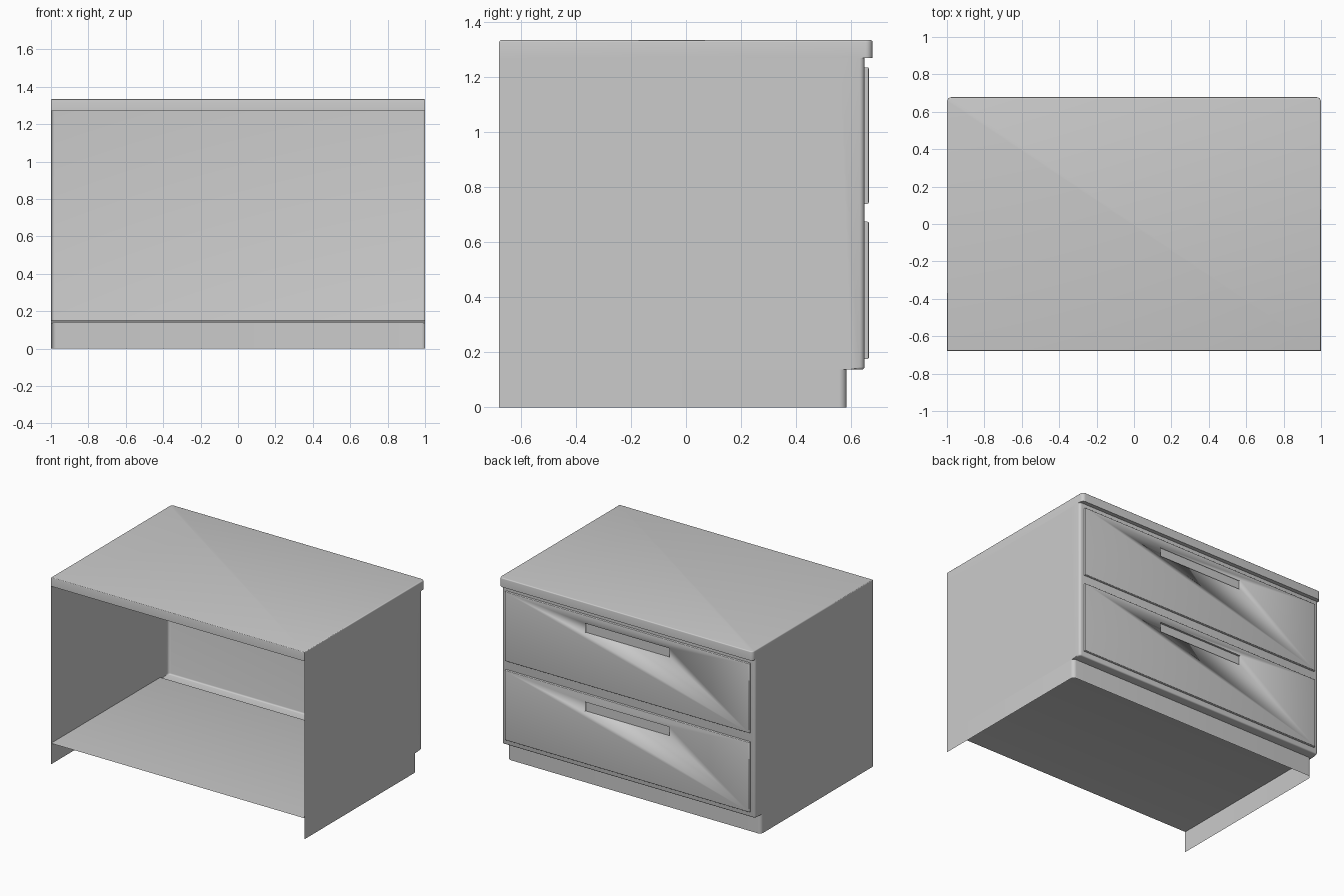
import bpy, bmesh

if "Cube" in bpy.data.objects:
    bpy.data.objects.remove(bpy.data.objects["Cube"])

BACK = -0.679   # open side of the carcass


def finish(name, bm):
    bmesh.ops.recalc_face_normals(bm, faces=bm.faces[:])
    me = bpy.data.meshes.new(name)
    bm.to_mesh(me)
    bm.free()
    ob = bpy.data.objects.new(name, me)
    bpy.context.collection.objects.link(ob)
    bpy.context.view_layer.objects.active = ob
    for o in bpy.context.selected_objects:
        o.select_set(False)
    ob.select_set(True)
    bpy.ops.object.shade_smooth_by_angle(angle=0.6)
    return ob


def box(x0, x1, y0, y1, z0, z1):
    bm = bmesh.new()
    bmesh.ops.create_cube(bm, size=1)
    for v in bm.verts:
        v.co = (x1 if v.co.x > 0 else x0,
                y1 if v.co.y > 0 else y0,
                z1 if v.co.z > 0 else z0)
    return bm


def round_edges(bm, test, r, seg=4):
    edges = [e for e in bm.edges if test(*[v.co for v in e.verts])]
    bmesh.ops.bevel(bm, geom=edges, offset=r, segments=seg, profile=0.5,
                    affect='EDGES', clamp_overlap=True)


def drop(bm, test):
    bm.normal_update()
    bmesh.ops.delete(bm, geom=[f for f in bm.faces if test(f)], context='FACES')


def front_vertical(y):
    return lambda a, b: min(a.y, b.y) > y - 1e-4 and abs(a.z - b.z) > 0.01


# Worktop with overhanging rounded front
bm = box(-1, 1, BACK, 0.678, 1.27, 1.335)
round_edges(bm, front_vertical(0.678), 0.025, 6)
round_edges(bm, lambda a, b: min(a.z, b.z) > 1.3349, 0.007, 3)
finish("worktop", bm)

# Thin carcass: side walls, front panel and the lip below it
bm = box(-1, 1, BACK, 0.649, 0.137, 1.27)
round_edges(bm, front_vertical(0.649), 0.018, 5)
round_edges(bm, lambda a, b: max(a.z, b.z) < 0.1371 and min(a.y, b.y) > 0.6, 0.01, 3)
bmesh.ops.bisect_plane(bm, geom=bm.verts[:] + bm.edges[:] + bm.faces[:],
                       plane_co=(0, 0.558, 0), plane_no=(0, 1, 0))
drop(bm, lambda f: f.normal.y < -0.9 or f.normal.z > 0.9 or
     (f.normal.z < -0.9 and f.calc_center_median().y < 0.558))
finish("carcass", bm)

# Floor sheet with a small step down to the lip
bm = bmesh.new()
profile = [(BACK, 0.15), (0.55, 0.15), (0.556, 0.148), (0.558, 0.144), (0.558, 0.137)]
rows = [[bm.verts.new((x, y, z)) for y, z in profile] for x in (-1, 1)]
for i in range(len(profile) - 1):
    bm.faces.new((rows[0][i], rows[1][i], rows[1][i + 1], rows[0][i + 1]))
finish("floor", bm)

# Recessed plinth, open at the back and underneath
bm = box(-1, 1, BACK, 0.584, 0, 0.137)
round_edges(bm, front_vertical(0.584), 0.027, 6)
drop(bm, lambda f: abs(f.normal.z) > 0.9 or f.normal.y < -0.9)
finish("plinth", bm)

# Two drawer fronts, each with a recessed finger pull
for name, z0, z1 in (("upper", 0.74, 1.236), ("lower", 0.176, 0.675)):
    bm = box(-0.965, 0.965, 0.6492, 0.665, z0, z1)
    round_edges(bm, lambda a, b: min(a.y, b.y) > 0.6649, 0.006, 3)
    drawer = finish(name + "_drawer_front", bm)
    cutter = finish(name + "_pull_cutter",
                    box(-0.335, 0.335, 0.651, 0.70, z1 - 0.127, z1 - 0.057))
    cutter.hide_render = True
    cutter.hide_viewport = True
    cut = drawer.modifiers.new("finger_pull", 'BOOLEAN')
    cut.operation = 'DIFFERENCE'
    cut.solver = 'EXACT'
    cut.object = cutter
